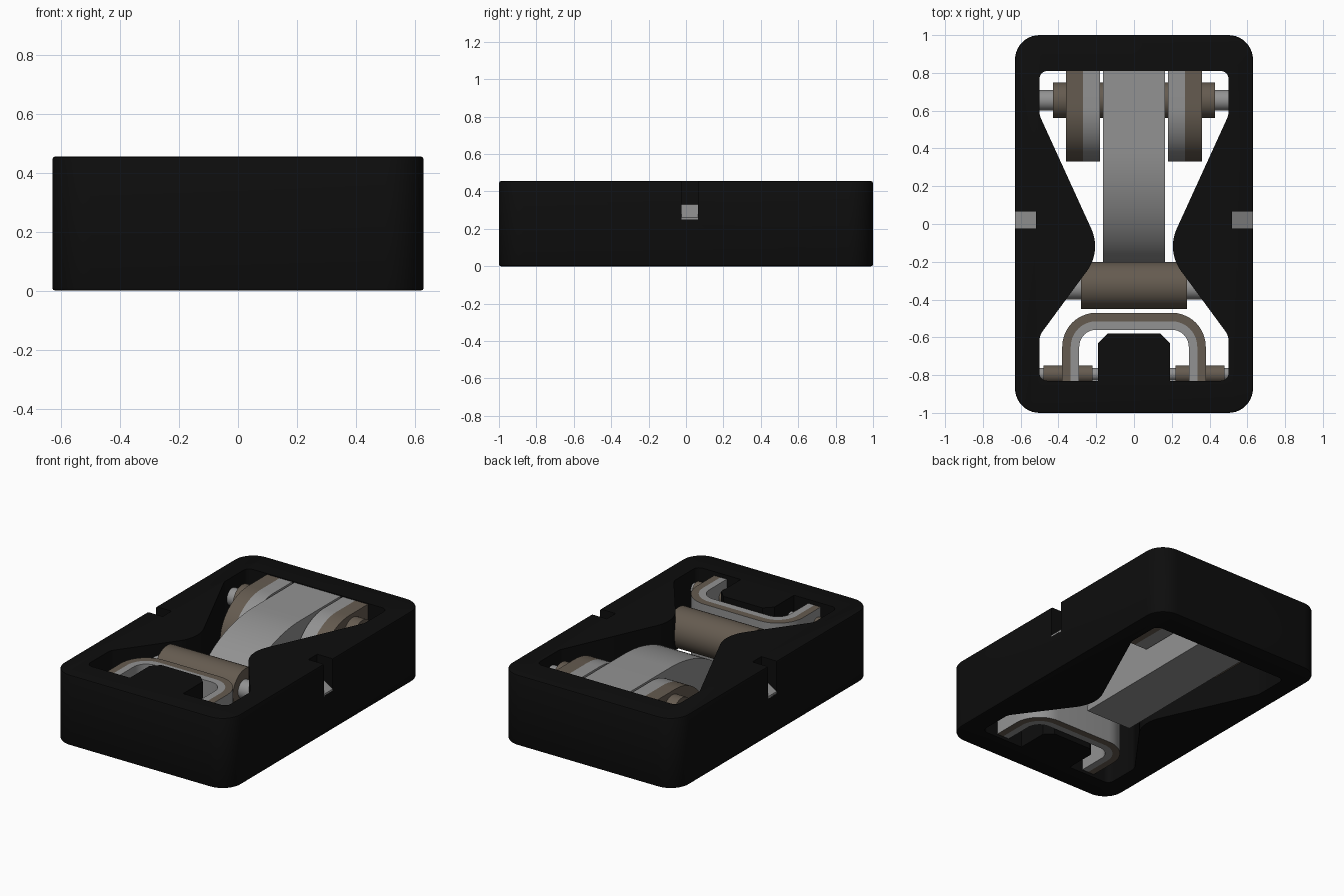
import bpy, bmesh, math
from mathutils import Vector

if "Cube" in bpy.data.objects:
    bpy.data.objects.remove(bpy.data.objects["Cube"])


def material(name, rgb):
    m = bpy.data.materials.new(name)
    m.diffuse_color = (*rgb, 1)
    m.use_nodes = True
    m.node_tree.nodes["Principled BSDF"].inputs["Base Color"].default_value = m.diffuse_color
    return m


BLACK = material("black casing", (0.004, 0.004, 0.004))
GREY = material("steel grey", (0.29, 0.29, 0.29))
BROWN = material("bronze brown", (0.13, 0.105, 0.08))


def fillet(corners, n=10):
    """Closed outline from (x, y, radius) corners."""
    out = []
    for i, (x, y, r) in enumerate(corners):
        p = Vector((x, y))
        if r == 0:
            out.append(p)
            continue
        a = (Vector(corners[i - 1][:2]) - p).normalized()
        b = (Vector(corners[(i + 1) % len(corners)][:2]) - p).normalized()
        half = a.angle(b) / 2
        c = p + (a + b).normalized() * (r / math.sin(half))
        u = p + a * (r / math.tan(half)) - c
        v = p + b * (r / math.tan(half)) - c
        w = u.angle(v)
        for k in range(n + 1):
            t = k / n
            out.append(c + (u * math.sin((1 - t) * w) + v * math.sin(t * w)) / math.sin(w))
    return out


def prism(name, outline, axis, lo, hi, mats):
    """Extrude a 2D outline along an axis; a second material colours the caps."""
    place = {"x": lambda p, h: (h, p[0], p[1]),
             "y": lambda p, h: (p[0], h, p[1]),
             "z": lambda p, h: (p[0], p[1], h)}[axis]
    bm = bmesh.new()
    low = [bm.verts.new(place(p, lo)) for p in outline]
    high = [bm.verts.new(place(p, hi)) for p in outline]
    n = len(low)
    for cap in (low, high):
        bm.faces.new(cap).material_index = len(mats) - 1
    for i in range(n):
        j = (i + 1) % n
        bm.faces.new((low[i], low[j], high[j], high[i]))
    bmesh.ops.recalc_face_normals(bm, faces=bm.faces)
    me = bpy.data.meshes.new(name)
    bm.to_mesh(me)
    bm.free()
    for m in mats:
        me.materials.append(m)
    ob = bpy.data.objects.new(name, me)
    bpy.context.collection.objects.link(ob)
    return ob


def rod(name, y, z, r, lo, hi, mat):
    circle = [(y + r * math.cos(k * math.tau / 40), z + r * math.sin(k * math.tau / 40))
              for k in range(40)]
    return prism(name, circle, "x", lo, hi, [mat])


def mirrored(half):
    return half + [(-x, y, r) for x, y, r in reversed(half)]


def span(side, a, b):
    return sorted((side * a, side * b))


# casing: rounded block with an hourglass opening and side slots
casing = prism("casing", fillet([(-.63, -1, .13), (.63, -1, .13), (.63, 1, .13), (-.63, 1, .13)]),
               "z", 0, .455, [BLACK])
bevel = casing.modifiers.new("edge", "BEVEL")
bevel.width, bevel.segments, bevel.angle_limit = .01, 2, math.radians(50)
opening = mirrored([(.14, -.58, 0), (.19, -.63, 0), (.19, -.83, 0), (.5, -.83, .04),
                    (.5, -.59, .08), (.172, -.144, .22), (.5, .575, .08), (.5, .81, .04)])
cutters = [prism("opening_cutter", fillet(opening), "z", -.1, .6, [BLACK])]
for s in (-1, 1):
    slot = [(s * .52, .25), (s * .7, .25), (s * .7, .6), (s * .52, .6)]
    cutters.append(prism("slot_cutter", slot, "y", -.025, .065, [BLACK]))
for c in cutters:
    c.hide_render = True
    mod = casing.modifiers.new("cut", "BOOLEAN")
    mod.operation, mod.solver, mod.object = "DIFFERENCE", "EXACT", c
bpy.context.view_layer.update()
cut_mesh = bpy.data.meshes.new_from_object(
    casing.evaluated_get(bpy.context.evaluated_depsgraph_get()))
casing.modifiers.clear()
casing.data = cut_mesh
for c in cutters:
    bpy.data.objects.remove(c)

# central arm, curving down towards the roller
curve = [(.4 - .64 * math.sin(t), .45 * math.cos(t))
         for t in (k / 24 * math.pi / 2 for k in range(25))]
prism("arm", [(.81, .45)] + curve + [(.81, .005)], "x", -.165, .165, [GREY])

# pivot through the arm and side links
rod("pivot_sleeve", .655, .33, .095, -.43, .43, BROWN)
rod("pivot_rod", .655, .33, .055, -.51, .51, GREY)

# side links: two plates each, with a rounded nose
nose = [(.62 - .29 * math.sin(t), .2 + .25 * math.cos(t))
        for t in (k / 16 * math.pi / 2 for k in range(17))]
link = [(.81, .45)] + nose + [(.33, .17), (.81, .17)]

for s, side in ((-1, "left"), (1, "right")):
    prism(side + "_link_inner", link, "x", *span(s, .18, .27), [GREY])
    prism(side + "_link_outer", link, "x", *span(s, .27, .36), [BROWN])
    # sloping contact in the side slot
    ramp = [(s * .52, .245), (s * .63, .245), (s * .63, .26), (s * .52, .33)]
    prism(side + "_slot_ramp", ramp, "y", -.025, .065, [GREY])
    # hinge pins for the bracket legs
    rod(side + "_hinge_sleeve", -.795, .33, .047, *span(s, .22, .48), BROWN)
    rod(side + "_hinge_pin", -.795, .33, .033, *span(s, .18, .51), GREY)

# cross roller and its pin
rod("roller", -.325, .322, .125, -.28, .28, BROWN)
rod("roller_pin", -.34, .322, .06, -.37, .37, GREY)


# U bracket: outer band with brown edges, inner band grey
def u_path(x, y, r):
    return fillet([(-x, -.835, 0), (-x, y, r), (x, y, r), (x, -.835, 0)])


outer, middle, inner = u_path(.38, -.47, .18), u_path(.335, -.515, .135), u_path(.29, -.56, .09)
prism("bracket_outer", outer + middle[::-1], "z", .02, .43, [GREY, BROWN])
prism("bracket_inner", middle + inner[::-1], "z", .02, .43, [GREY])

# smooth curves, sharp edges
for ob in bpy.context.scene.objects:
    ob.select_set(True)
bpy.context.view_layer.objects.active = casing
bpy.ops.object.shade_smooth_by_angle(angle=math.radians(30))
